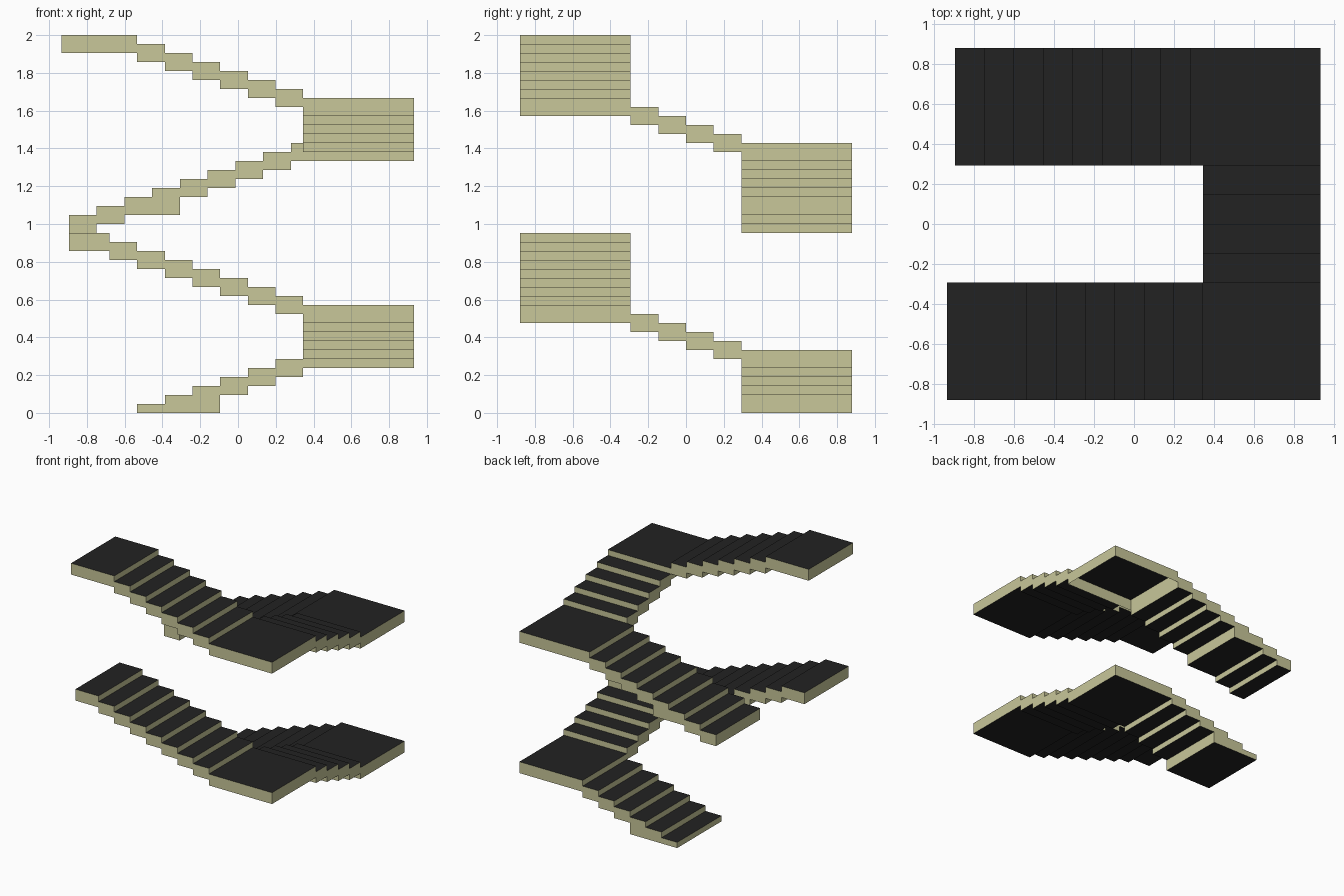
import bpy, bmesh

if "Cube" in bpy.data.objects:
    bpy.data.objects.remove(bpy.data.objects["Cube"])

R = 2.0 / 42          # riser height
T = 0.1465            # tread depth
IN, OUT = 0.293, 0.88  # inner / outer y of the two long flights
XI, XO = 0.345, 0.932  # inner / outer x of the short cross flights


def material(name, rgb):
    m = bpy.data.materials.new(name)
    m.diffuse_color = (*rgb, 1)
    m.use_nodes = True
    m.node_tree.nodes["Principled BSDF"].inputs["Base Color"].default_value = m.diffuse_color
    return m


TAN = material("tan_sides", (0.58, 0.57, 0.32))
DARK = material("dark_treads", (0.016, 0.016, 0.016))


def finish(name, bm):
    """Dark on horizontal faces, tan on vertical ones."""
    bmesh.ops.recalc_face_normals(bm, faces=bm.faces)
    bm.normal_update()
    for f in bm.faces:
        f.material_index = 1 if abs(f.normal.z) > 0.5 else 0
    me = bpy.data.meshes.new(name)
    bm.to_mesh(me)
    bm.free()
    me.materials.append(TAN)
    me.materials.append(DARK)
    ob = bpy.data.objects.new(name, me)
    bpy.context.collection.objects.link(ob)
    return ob


def flight(name, axis, edges, first, side, low=None):
    """Stepped slab: edges run uphill along axis, first = riser count of the
    first tread, low = undersides (in risers) that break the two-riser rule."""
    low = low or {}
    top, bottom = [], []
    for i in range(len(edges) - 1):
        n = first + i
        for e in edges[i:i + 2]:
            top.append((e, n * R))
            bottom.append((e, low.get(n, n - 2) * R))
    outline = []
    for p in top + bottom[::-1]:
        if not outline or p != outline[-1]:
            outline.append(p)
    a, b = side
    bm = bmesh.new()
    vs = [bm.verts.new((u, a, z) if axis == "x" else (a, u, z)) for u, z in outline]
    face = bm.faces.new(vs)
    ext = bmesh.ops.extrude_face_region(bm, geom=[face], use_keep_orig=True)
    move = (0, b - a, 0) if axis == "x" else (b - a, 0, 0)
    bmesh.ops.translate(bm, vec=move,
                        verts=[g for g in ext["geom"] if isinstance(g, bmesh.types.BMVert)])
    return finish(name, bm)


def landing(name, x0, x1, y0, y1, n, open_below=False):
    """Platform two risers thick, optionally without its underside."""
    bm = bmesh.new()
    bmesh.ops.create_cube(bm, size=1)
    for v in bm.verts:
        v.co = (x1 if v.co.x > 0 else x0, y1 if v.co.y > 0 else y0,
                n * R if v.co.z > 0 else (n - 2) * R)
    ob_faces = [f for f in bm.faces if f.calc_center_median().z < (n - 1.5) * R]
    if open_below:
        bmesh.ops.delete(bm, geom=ob_faces, context="FACES_ONLY")
    return finish(name, bm)


def run(start, step, count):
    return [start + step * i for i in range(count + 1)]


cross = run(IN, -2 * IN / 4, 4)
down_left = run(XI, -T, 6)

# lower storey: back flight, corner, cross flight, corner, front flight
flight("lower_back_flight", "x", run(XI - 6 * T, T, 6), 1, (IN, OUT), {1: 0, 2: 0, 3: 0})
landing("lower_back_landing", XI, XO, IN, OUT, 7)
flight("lower_cross_flight", "y", cross, 8, (XI, XO))
landing("lower_front_landing", XI, XO, -OUT, -IN, 12)
flight("lower_front_flight", "x", down_left + [XI - 7 * T, -0.895], 13, (-OUT, -IN))

# upper storey
flight("upper_back_flight", "x", run(-0.895, 0.1468, 8), 22, (IN, OUT), {25: 22})
landing("upper_back_landing", -0.895 + 8 * 0.1468, XO, IN, OUT, 30, open_below=True)
flight("upper_cross_flight", "y", cross, 31, (XI, XO))
landing("upper_front_landing", XI, XO, -OUT, -IN, 35)
flight("upper_front_flight", "x", down_left, 36, (-OUT, -IN))
landing("top_landing", -0.935, XI - 6 * T, -OUT, -IN, 42)
